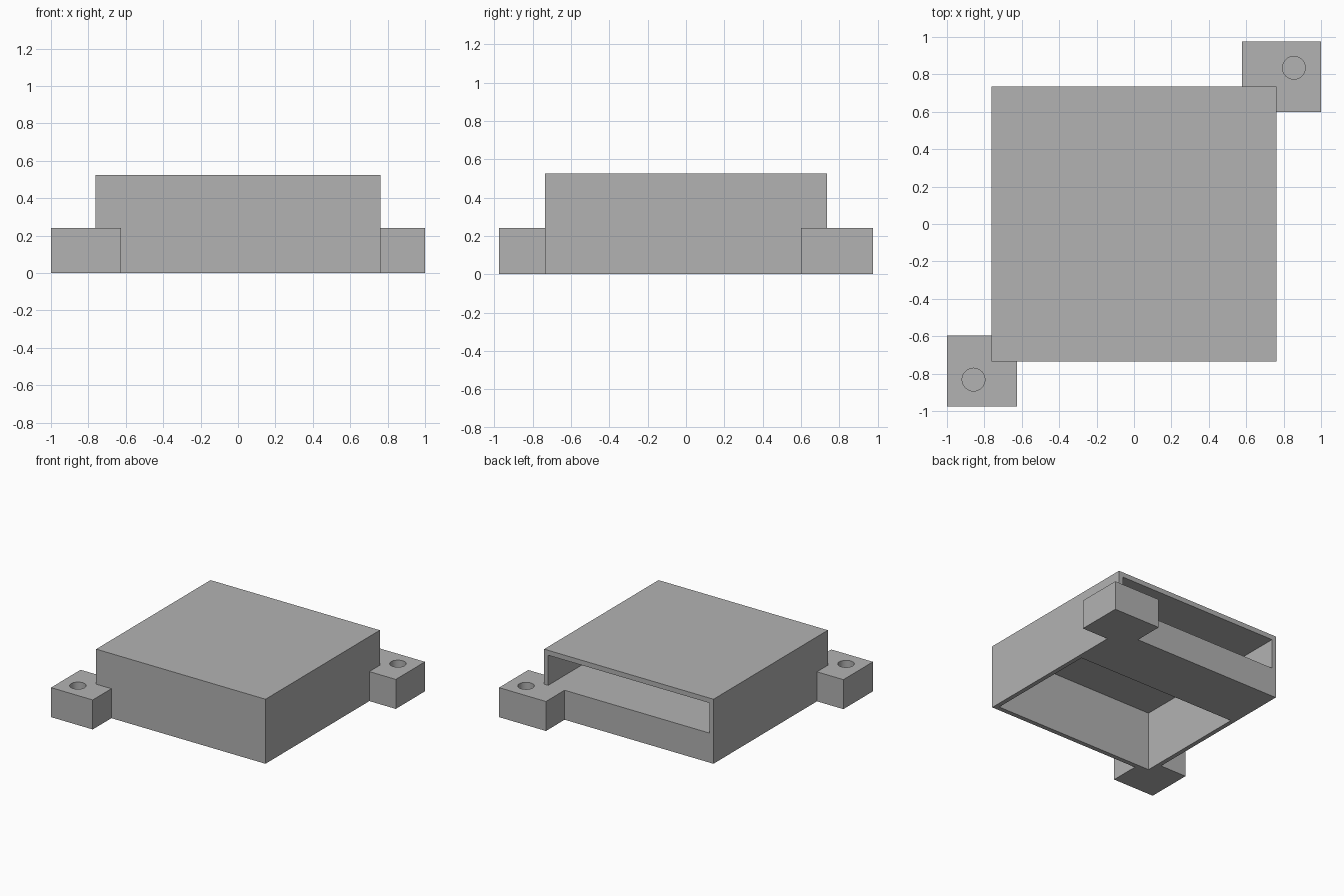
import bpy
import bmesh
from mathutils import Matrix, Vector

cube = bpy.data.objects.get("Cube")
if cube:
    bpy.data.objects.remove(cube, do_unlink=True)

grey = bpy.data.materials.new("matte grey")
grey.use_nodes = True
colour = (0.448, 0.448, 0.448, 1)
grey.diffuse_color = colour
grey.node_tree.nodes["Principled BSDF"].inputs["Base Color"].default_value = colour


def make_object(name, bm):
    bmesh.ops.recalc_face_normals(bm, faces=bm.faces)
    mesh = bpy.data.meshes.new(name)
    bm.to_mesh(mesh)
    bm.free()
    mesh.materials.append(grey)
    obj = bpy.data.objects.new(name, mesh)
    bpy.context.collection.objects.link(obj)
    return obj


def box(name, low, high):
    low, high = Vector(low), Vector(high)
    bm = bmesh.new()
    matrix = Matrix.Translation((low + high) / 2) @ Matrix.Diagonal((*(high - low), 1))
    bmesh.ops.create_cube(bm, size=1, matrix=matrix)
    return make_object(name, bm)


def side_profile(name, points, half_width):
    # Extrude a y-z outline across x
    bm = bmesh.new()
    face = bm.faces.new([bm.verts.new((-half_width, y, z)) for y, z in points])
    new = bmesh.ops.extrude_face_region(bm, geom=[face])["geom"]
    verts = [v for v in new if isinstance(v, bmesh.types.BMVert)]
    bmesh.ops.translate(bm, verts=verts, vec=(2 * half_width, 0, 0))
    return make_object(name, bm)


def peg(name, x, y, radius, bottom, top):
    bm = bmesh.new()
    bmesh.ops.create_cone(bm, cap_ends=True, segments=32, radius1=radius, radius2=radius,
                          depth=top - bottom,
                          matrix=Matrix.Translation((x, y, (top + bottom) / 2)))
    return make_object(name, bm)


def combine(target, tool, operation):
    mod = target.modifiers.new(tool.name, "BOOLEAN")
    mod.operation = operation
    mod.solver = "EXACT"
    mod.object = tool
    bpy.context.view_layer.objects.active = target
    bpy.ops.object.modifier_apply(modifier=mod.name)
    bpy.data.objects.remove(tool, do_unlink=True)


tab_top = 0.24

# Main housing and its two corner mounting tabs
housing = box("housing", (-0.762, -0.735, 0), (0.762, 0.735, 0.525))
combine(housing, box("front_tab", (-1, -0.975, 0), (-0.625, -0.595, tab_top)), "UNION")
combine(housing, box("back_tab", (0.578, 0.6, 0), (1, 0.975, tab_top)), "UNION")

# Cavity open below, continuing over a thick ledge to the back slot
cavity = side_profile("cavity", [(-0.697, -0.1), (0.256, -0.1), (0.256, tab_top),
                                 (0.735, tab_top), (0.735, 0.485), (-0.697, 0.485)], 0.726)
combine(housing, cavity, "DIFFERENCE")

# Blind screw holes in the tabs
for x, y in ((-0.858, -0.832), (0.855, 0.835)):
    combine(housing, peg("screw_hole", x, y, 0.061, 0.04, 0.3), "DIFFERENCE")

bpy.ops.object.select_all(action="DESELECT")
housing.select_set(True)
bpy.context.view_layer.objects.active = housing
bpy.ops.object.shade_smooth_by_angle()
